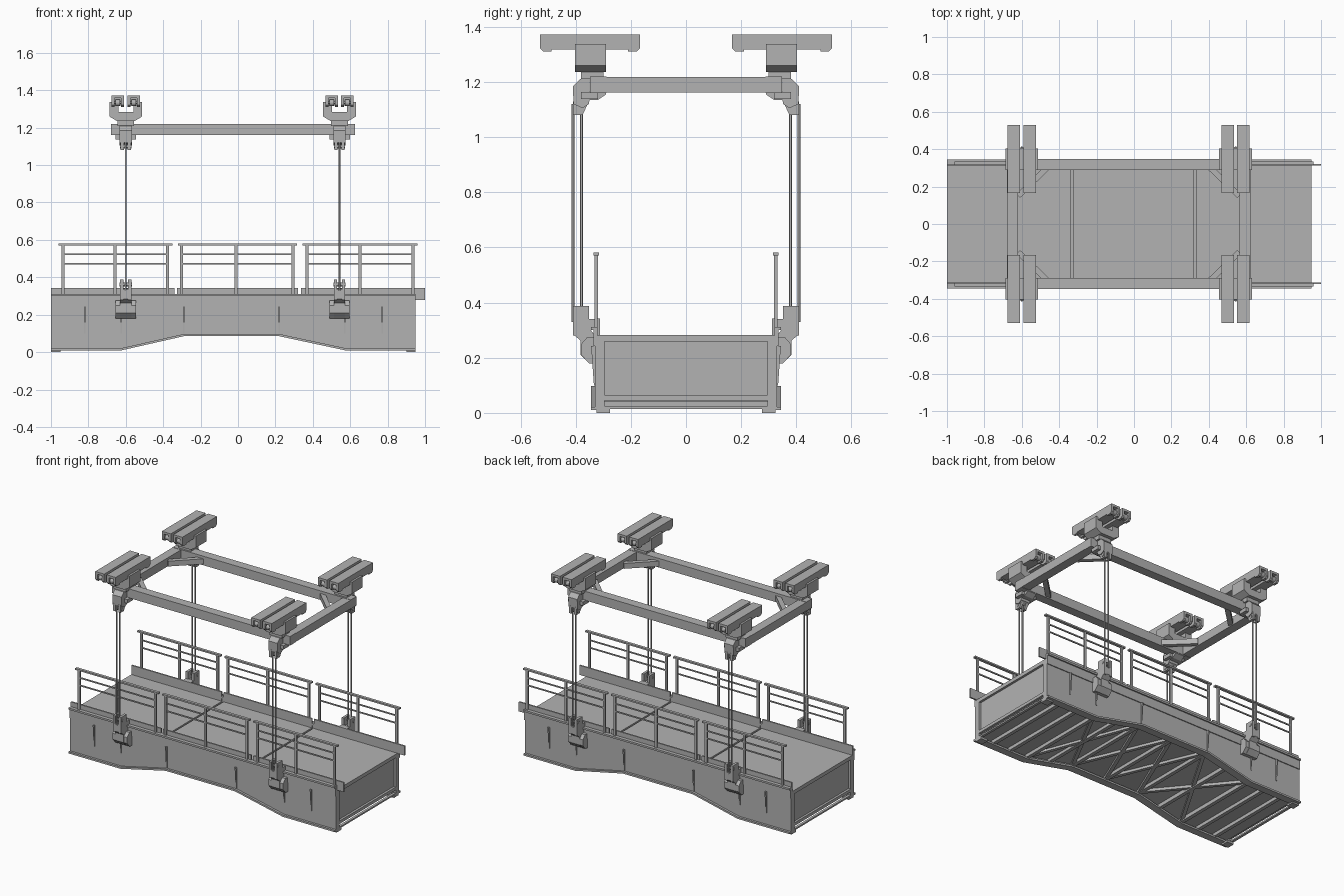
import bpy, bmesh
from mathutils import Vector

if "Cube" in bpy.data.objects:
    bpy.data.objects.remove(bpy.data.objects["Cube"])

steel = bpy.data.materials.new("steel grey")
steel.diffuse_color = (0.45, 0.45, 0.45, 1)
steel.use_nodes = True
steel.node_tree.nodes["Principled BSDF"].inputs["Base Color"].default_value = steel.diffuse_color


def finish(name, bm):
    bmesh.ops.recalc_face_normals(bm, faces=bm.faces)
    mesh = bpy.data.meshes.new(name)
    bm.to_mesh(mesh)
    bm.free()
    mesh.materials.append(steel)
    ob = bpy.data.objects.new(name, mesh)
    bpy.context.collection.objects.link(ob)
    return ob


def prism(name, profile, axis, a, b):
    """Extrude a profile along x (profile is y,z) or y (profile is x,z)."""
    bm = bmesh.new()
    place = (lambda p, t: (t, p[0], p[1])) if axis == "x" else (lambda p, t: (p[0], t, p[1]))
    lo = [bm.verts.new(place(p, a)) for p in profile]
    hi = [bm.verts.new(place(p, b)) for p in profile]
    n = len(profile)
    bm.faces.new(lo)
    bm.faces.new(hi[::-1])
    for i in range(n):
        bm.faces.new((lo[i], lo[(i + 1) % n], hi[(i + 1) % n], hi[i]))
    return finish(name, bm)


def box(name, x0, x1, y0, y1, z0, z1):
    return prism(name, [(x0, z0), (x1, z0), (x1, z1), (x0, z1)], "y", y0, y1)


def strut(name, p, q, w, h):
    """Rectangular bar between two points; w is its level width, h its depth."""
    p, q = Vector(p), Vector(q)
    d = (q - p).normalized()
    side = d.cross(Vector((0, 0, 1))).normalized() * w / 2
    up = side.cross(d).normalized() * h / 2
    bm = bmesh.new()
    ends = [[bm.verts.new(c + side * i + up * j) for i, j in ((-1, -1), (1, -1), (1, 1), (-1, 1))]
            for c in (p, q)]
    bm.faces.new(ends[0])
    bm.faces.new(ends[1][::-1])
    for i in range(4):
        k = (i + 1) % 4
        bm.faces.new((ends[0][i], ends[0][k], ends[1][k], ends[1][i]))
    return finish(name, bm)


def cylinder(name, p, q, r, n=10):
    p, q = Vector(p), Vector(q)
    bm = bmesh.new()
    bmesh.ops.create_cone(bm, cap_ends=True, segments=n, radius1=r, radius2=r, depth=(q - p).length)
    rot = (q - p).to_track_quat("Z", "Y").to_matrix()
    for v in bm.verts:
        v.co = rot @ v.co + (p + q) / 2
    for f in bm.faces:
        f.smooth = len(f.verts) == 4
    return finish(name, bm)


BOTTOM = [(-1, .01), (-.62, .01), (-.29, .085), (.22, .085), (.57, .01), (.95, .01)]


def zbot(x):
    for (x0, z0), (x1, z1) in zip(BOTTOM, BOTTOM[1:]):
        if x <= x1:
            return z0 + (z1 - z0) * (x - x0) / (x1 - x0)
    return .01


def raised(dz, x0=-1, x1=.95):
    return [(min(max(x, x0), x1), z + dz) for x, z in BOTTOM]


# Span body, deck panels and end frames
prism("span_body", raised(.03, -.985, .935) + [(.935, .268), (-.985, .268)], "y", -.32, .32)
for x0, x1 in ((-1, -.336), (-.324, .322), (.334, .95)):
    box("deck_panel", x0, x1, -.315, .315, .266, .282)
for x0, x1 in ((-1, -.983), (.933, .95)):
    box("end_top_beam", x0, x1, -.315, .315, .258, .27)
    box("end_bottom_beam", x0, x1, -.31, .31, .045, .065)
    box("end_sill", x0, x1, -.31, .31, .015, .025)

# Underside cross beams and diagonal bracing
for x in (-.88, -.75, -.62, -.455, -.29, -.035, .22, .395, .57, .7, .83):
    z = zbot(x) + .02
    box("cross_beam", x - .012, x + .012, -.31, .31, z - .012, z + .02)
for xa, xb in ((-.62, -.29), (-.29, -.035), (-.035, .22), (.22, .57)):
    for s in (1, -1):
        strut("underside_brace", (xa, -.3 * s, zbot(xa) + .022),
              (xb, .3 * s, zbot(xb) + .022), .022, .018)

for s in (1, -1):
    # Side girder with flange, top band, stiffeners and feet
    prism("girder_web", raised(.005) + [(.95, .31), (-1, .31)], "y", s * .318, s * .33)
    prism("girder_flange", raised(0) + raised(.012)[::-1], "y", s * .295, s * .345)
    box("girder_top_band", -1, .95, s * .328, s * .336, .243, .31)
    box("girder_top_flange", -1, .95, s * .312, s * .345, .3, .312)
    for x in (-.82, -.625, -.29, .22, .57, .77):
        prism("girder_stiffener", [(s * .326, .1), (s * .334, .1), (s * .344, .243), (s * .326, .243)],
              "x", x - .004, x + .004)
    for x0, x1 in ((-1, -.95), (.9, .95)):
        box("bearing_foot", x0, x1, s * .275, s * .325, 0, .014)
    for x0, x1 in ((-1, -.98), (.93, .95)):
        box("end_post", x0, x1, s * .295, s * .33, .012, .282)

    # Curb plates and railings
    for x0, x1 in ((-1, -.34), (-.325, .322), (.337, 1)):
        box("curb_plate", x0, x1, s * .312, s * .322, .28, .343)
    for posts, x0, x1 in (((-.935, -.657, -.377), -.96, -.35),
                          ((-.302, -.01, .293), -.322, .316),
                          ((.37, .652, .935), .345, .96)):
        for x in posts:
            box("railing_post", x - .008, x + .008, s * .32, s * .331, .3, .573)
        box("railing_top", x0, x1, s * .316, s * .335, .571, .581)
        for z in (.472, .522):
            box("railing_bar", posts[0], posts[2], s * .322, s * .329, z - .004, z + .004)

    # Upper frame long beam
    box("frame_long_beam", -.68, .625, s * .288, s * .348, 1.16, 1.22)

    for cx, inward in ((-.6, 1), (.543, -1)):
        # Corner brace in the upper frame
        xc = cx + .02 * -inward
        strut("frame_corner_brace", (xc, s * .15, 1.185), (xc + .155 * inward, s * .3, 1.185), .03, .035)

        # Trolley cradle, open at the top
        cradle = [(-.088, 1.337), (-.088, 1.26), (-.05, 1.237), (.05, 1.237), (.088, 1.26),
                  (.088, 1.337), (.04, 1.337), (.04, 1.285), (-.04, 1.285), (-.04, 1.337)]
        prism("trolley_cradle", [(cx + x, z) for x, z in cradle], "y", s * .29, s * .403)
        box("trolley_neck", cx - .045, cx + .045, s * .3, s * .38, 1.21, 1.245)

        # Paired trolley bars with forked ends and rollers
        for dx in (-.042, .042):
            x = cx + dx
            box("trolley_bar", x - .033, x + .033, s * .205, s * .495, 1.318, 1.373)
            box("trolley_bar_cap", x - .033, x + .033, s * .167, s * .53, 1.358, 1.373)
            for ya, yb in ((.167, .21), (.53, .487)):
                tip = ya + (.012 if yb > ya else -.012)
                cheek = [(s * ya, 1.36), (s * ya, 1.322), (s * tip, 1.31), (s * yb, 1.31), (s * yb, 1.36)]
                for side in (-1, 1):
                    prism("trolley_fork", cheek, "x", x + side * .017, x + side * .033)
                ym = (ya + yb) / 2
                cylinder("trolley_roller", (x - .012, s * ym, 1.333), (x + .012, s * ym, 1.333), .018, 14)
                cylinder("roller_pin", (x - .03, s * ym, 1.333), (x + .03, s * ym, 1.333), .006)

        # Upper cable bracket, beam clamp and clevis
        arm = [(.29, 1.155), (.32, 1.135), (.35, 1.135), (.352, 1.12), (.375, 1.105), (.408, 1.12),
               (.41, 1.185), (.385, 1.21), (.35, 1.215), (.35, 1.165), (.29, 1.165)]
        prism("upper_bracket", [(s * y, z) for y, z in arm], "x", cx - .033, cx + .033)
        box("beam_clamp", cx - .055, cx + .055, s * .32, s * .38, 1.138, 1.163)
        for side in (-1, 1):
            prism("upper_clevis", [(s * .41, 1.13), (s * .352, 1.13), (s * .375, 1.08), (s * .41, 1.08)],
                  "x", cx + side * .01, cx + side * .027)
        cylinder("upper_pin", (cx - .03, s * .393, 1.1), (cx + .03, s * .393, 1.1), .01)

        # Hoist cables
        for y in (.379, .41):
            cylinder("hoist_cable", (cx, s * y, .33), (cx, s * y, 1.12), .005, 8)

        # Lower cable bracket on the girder
        foot = [(.33, .18), (.352, .18), (.382, .21), (.382, .262), (.41, .285), (.41, .335),
                (.352, .335), (.345, .3), (.33, .28)]
        prism("lower_bracket", [(s * y, z) for y, z in foot], "x", cx - .03, cx + .03)
        plate = [(.326, .18), (.352, .18), (.38, .21), (.38, .25), (.358, .275), (.326, .275)]
        prism("lower_mount", [(s * y, z) for y, z in plate], "x", cx - .054, cx + .054)
        for side in (-1, 1):
            box("lower_clevis", cx + side * .013, cx + side * .03, s * .352, s * .41, .28, .387)
        cylinder("lower_pin", (cx - .033, s * .393, .362), (cx + .033, s * .393, .362), .01)
        box("bracket_tie", cx - .03, cx + .03, s * .315, s * .355, .3, .34)

# Upper frame cross beams
for x0, x1 in ((-.68, -.62), (.565, .625)):
    box("frame_cross_beam", x0, x1, -.3, .3, 1.162, 1.218)
